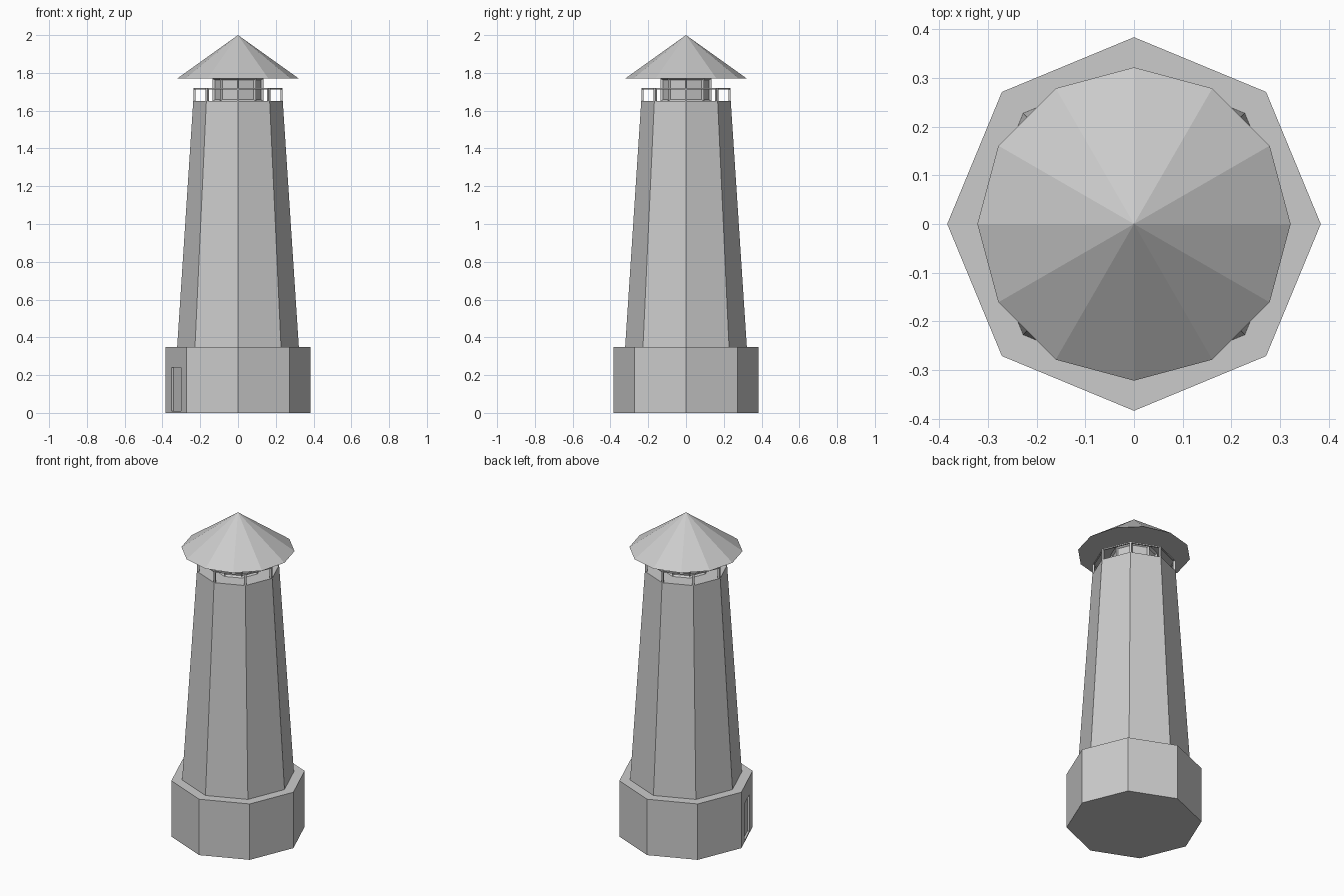
import bpy, bmesh
from math import pi, sin, cos
from mathutils import Vector, Matrix

cube = bpy.data.objects.get("Cube")
if cube:
    bpy.data.objects.remove(cube, do_unlink=True)

stone = bpy.data.materials.new("grey stone")
stone.use_nodes = True
GREY = (0.6, 0.6, 0.6, 1)
stone.diffuse_color = GREY
stone.node_tree.nodes["Principled BSDF"].inputs["Base Color"].default_value = GREY


def finish(bm, name):
    bmesh.ops.recalc_face_normals(bm, faces=bm.faces)
    mesh = bpy.data.meshes.new(name)
    bm.to_mesh(mesh)
    bm.free()
    mesh.materials.append(stone)
    obj = bpy.data.objects.new(name, mesh)
    bpy.context.collection.objects.link(obj)
    return obj


def prism(sides, r_low, r_high, z_low, z_high):
    """Upright prism, frustum or cone with a corner on the x axis."""
    bm = bmesh.new()

    def ring(r, z):
        return [bm.verts.new((r * cos(2 * pi * i / sides), r * sin(2 * pi * i / sides), z))
                for i in range(sides)]

    low = ring(r_low, z_low)
    bm.faces.new(low[::-1])
    if r_high:
        high = ring(r_high, z_high)
        bm.faces.new(high)
    else:
        high = [bm.verts.new((0, 0, z_high))] * sides
    for i in range(sides):
        j = (i + 1) % sides
        corners = [low[i], low[j], high[j]]
        if r_high:
            corners.append(high[i])
        bm.faces.new(corners)
    bm.normal_update()
    return bm


def add_box(bm, centre, size, angle):
    bmesh.ops.create_cube(bm, size=1, matrix=Matrix.Translation(centre)
                          @ Matrix.Rotation(angle, 4, "Z")
                          @ Matrix.Diagonal((*size, 1)))


# Base with a shallow recessed doorway
base = finish(prism(8, 0.384, 0.384, 0, 0.35), "base")
door_angle = pi + pi / 8
face_dist = 0.384 * cos(pi / 8)
bm = bmesh.new()
add_box(bm, Vector((face_dist * cos(door_angle), face_dist * sin(door_angle), 0.125)),
        (0.024, 0.13, 0.23), door_angle)
cutter = finish(bm, "doorway_cutter")
cutter.hide_render = True
cut = base.modifiers.new("doorway", "BOOLEAN")
cut.operation = "DIFFERENCE"
cut.solver = "EXACT"
cut.object = cutter
bpy.context.view_layer.objects.active = base
bpy.ops.object.modifier_apply(modifier=cut.name)
bpy.data.objects.remove(cutter, do_unlink=True)

# Tapered tower
finish(prism(8, 0.322, 0.237, 0.35, 1.65), "tower")

# Lantern room with recessed panes
bm = prism(8, 0.135, 0.135, 1.65, 1.77)
panes = [f for f in bm.faces if abs(f.normal.z) < 0.5]
bmesh.ops.inset_individual(bm, faces=panes, thickness=0.012, depth=-0.012)
finish(bm, "lantern_room")

# Gallery railing: a post at each corner and a thin top rail
bm = bmesh.new()
rail_r = 0.23
for i in range(8):
    a = i * pi / 4
    add_box(bm, Vector((rail_r * cos(a), rail_r * sin(a), 1.685)), (0.012, 0.012, 0.07), a)
    mid = a + pi / 8
    d = rail_r * cos(pi / 8)
    add_box(bm, Vector((d * cos(mid), d * sin(mid), 1.716)),
            (0.008, 2 * rail_r * sin(pi / 8), 0.008), mid)
finish(bm, "gallery_railing")

# Conical roof
finish(prism(12, 0.322, 0, 1.77, 2.0), "roof")
